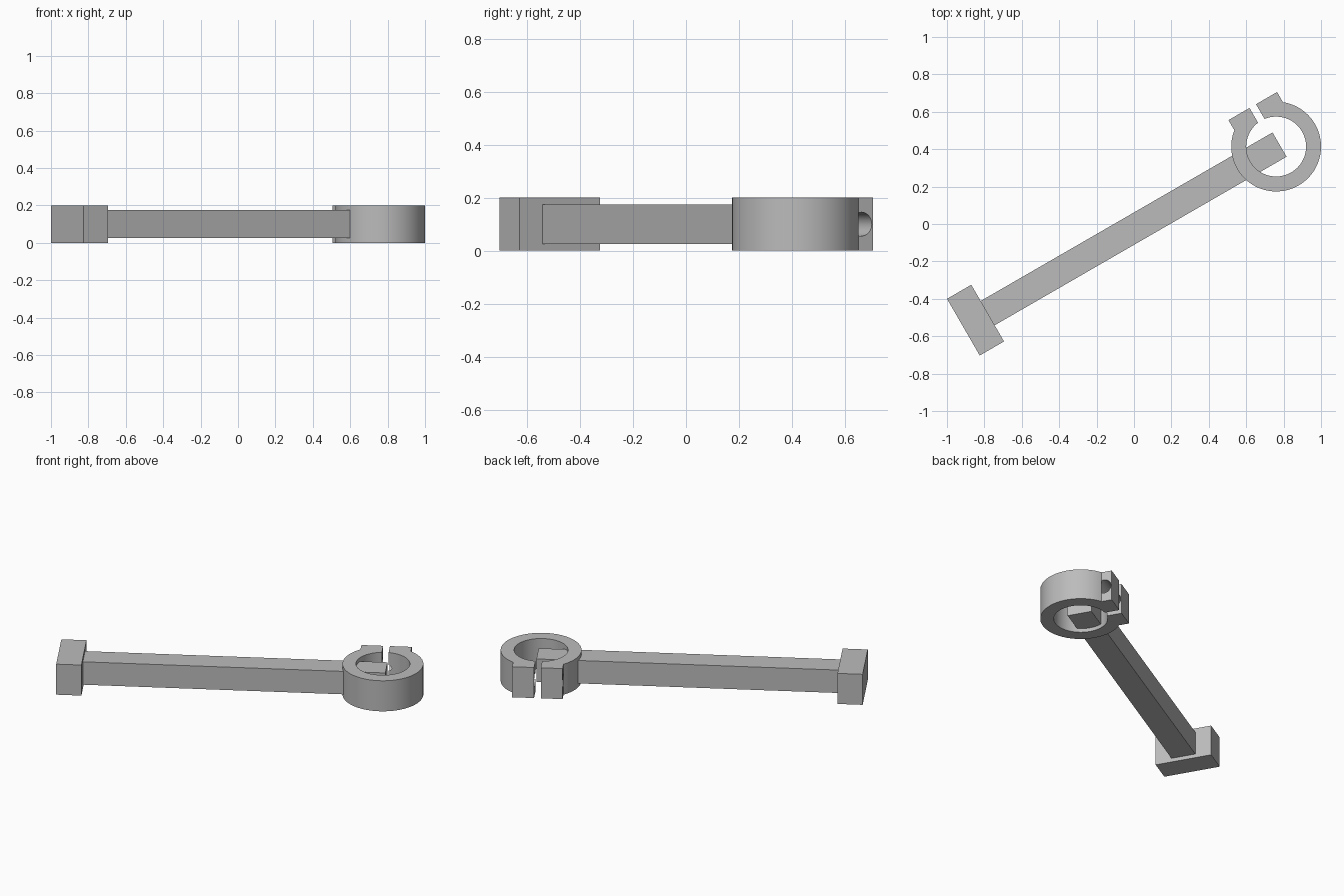
import bpy
from math import radians
from mathutils import Matrix, Vector

cube = bpy.data.objects.get("Cube")
if cube:
    bpy.data.objects.remove(cube, do_unlink=True)

HEIGHT = 0.2
# Frame with its origin in the ring and x along the arm
FRAME = Matrix.Translation((0.76, 0.414, HEIGHT / 2)) @ Matrix.Rotation(radians(30), 4, "Z")

grey = bpy.data.materials.new("grey metal")
grey.use_nodes = True
colour = (0.5, 0.5, 0.5, 1)
grey.diffuse_color = colour
grey.node_tree.nodes["Principled BSDF"].inputs["Base Color"].default_value = colour


def finish(obj, name):
    obj.name = name
    obj.data.materials.append(grey)
    return obj


def box(name, x0, x1, y0, y1, height):
    bpy.ops.mesh.primitive_cube_add(size=1)
    obj = bpy.context.object
    centre = Vector(((x0 + x1) / 2, (y0 + y1) / 2, 0))
    obj.data.transform(Matrix.Translation(centre) @ Matrix.Diagonal((x1 - x0, y1 - y0, height, 1)))
    obj.matrix_world = FRAME
    return finish(obj, name)


def cylinder(name, radius, depth, local=Matrix(), sides=96):
    bpy.ops.mesh.primitive_cylinder_add(vertices=sides, radius=radius, depth=depth)
    obj = bpy.context.object
    obj.data.transform(local)
    obj.matrix_world = FRAME
    return finish(obj, name)


def combine(target, tool, operation):
    mod = target.modifiers.new(operation.lower(), "BOOLEAN")
    mod.operation = operation
    mod.solver = "EXACT"
    mod.object = tool
    bpy.context.view_layer.update()
    bpy.context.view_layer.objects.active = target
    bpy.ops.object.modifier_apply(modifier=mod.name)
    bpy.data.objects.remove(tool, do_unlink=True)


# Split clamp ring with two lugs and a bolt hole
ring = cylinder("clamp_ring", 0.24, HEIGHT)
combine(ring, box("lugs", -0.15, 0.15, 0.1, 0.25, HEIGHT), "UNION")
combine(ring, cylinder("bore", 0.16, 1), "DIFFERENCE")
combine(ring, box("slot", -0.02, 0.02, 0, 0.4, 1), "DIFFERENCE")
across = Matrix.Translation((0, 0.2, 0)) @ Matrix.Rotation(radians(90), 4, "Y")
combine(ring, cylinder("bolt_hole", 0.045, 0.301, across, 48), "DIFFERENCE")
bpy.ops.object.select_all(action="DESELECT")
ring.select_set(True)
bpy.context.view_layer.objects.active = ring
bpy.ops.object.shade_smooth_by_angle(angle=radians(30))

# Square arm reaching into the bore
box("arm", -1.79, 0.021, -0.075, 0.075, 0.15)

# Cross block on the far end
box("end_block", -1.931, -1.781, -0.175, 0.175, HEIGHT)
